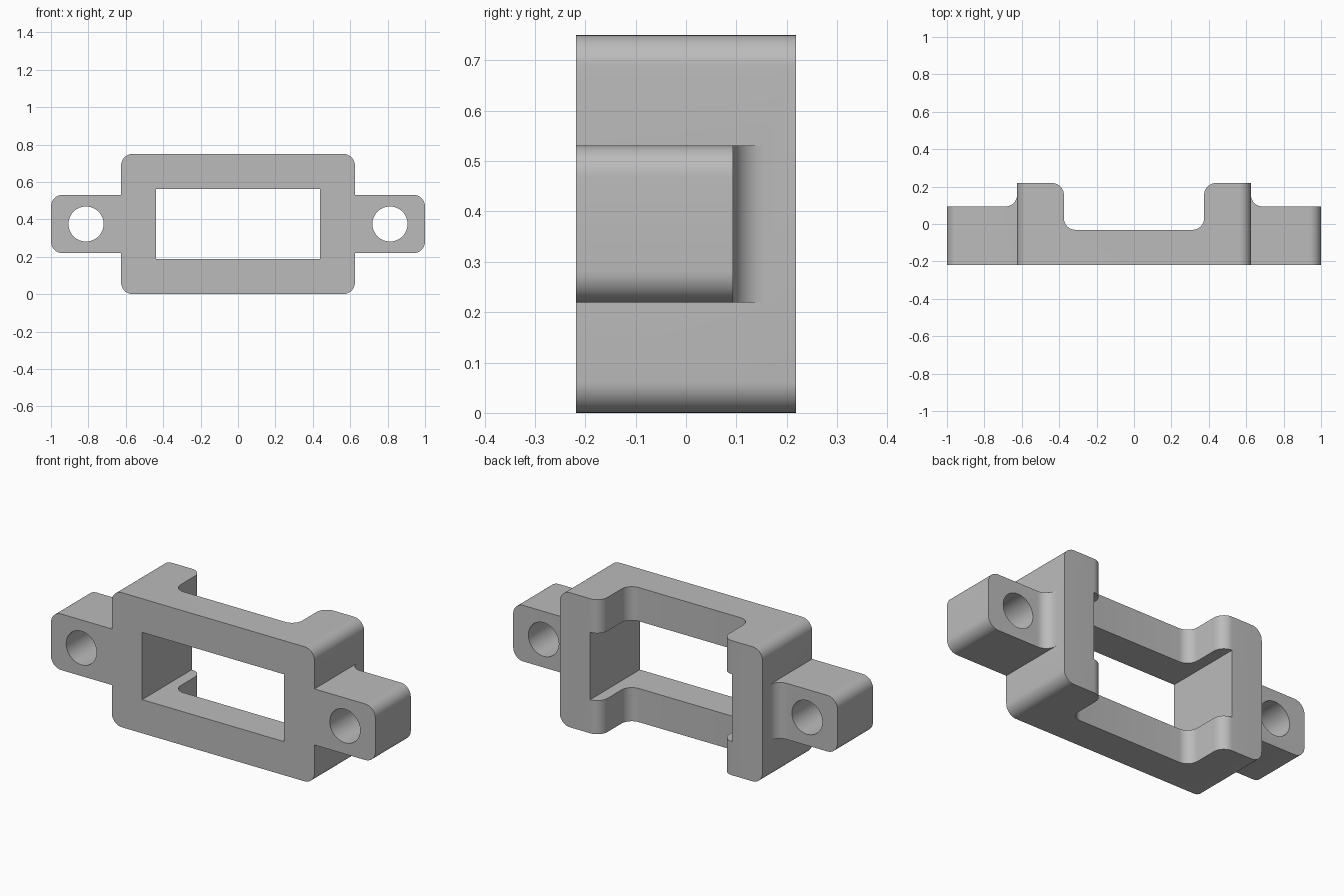
import bpy
import bmesh
import math
from mathutils import Vector

cube = bpy.data.objects.get("Cube")
if cube:
    bpy.data.objects.remove(cube, do_unlink=True)

UNIT = 1 / 16  # the part is laid out on a grid of 32 units wide

grey = bpy.data.materials.new("plain grey")
grey.use_nodes = True
colour = (0.50, 0.50, 0.50, 1)
grey.diffuse_color = colour
grey.node_tree.nodes["Principled BSDF"].inputs["Base Color"].default_value = colour


def rounded(corners, steps=10):
    """Turn right-angle corners (u, v, radius) into an outline with arcs."""
    outline = []
    for i, (u, v, r) in enumerate(corners):
        p = Vector((u, v))
        if r == 0:
            outline.append(p)
            continue
        to_prev = (Vector(corners[i - 1][:2]) - p).normalized()
        to_next = (Vector(corners[(i + 1) % len(corners)][:2]) - p).normalized()
        centre = p + (to_prev + to_next) * r
        for k in range(steps + 1):
            t = math.pi / 2 * k / steps
            outline.append(centre - r * (to_next * math.cos(t) + to_prev * math.sin(t)))
    return [p for i, p in enumerate(outline) if (p - outline[i - 1]).length > 1e-4]


def box(u0, u1, v0, v1, r=0):
    return rounded([(u0, v0, r), (u1, v0, r), (u1, v1, r), (u0, v1, r)])


def circle(u, v, r, n=64):
    return [Vector((u + r * math.cos(2 * math.pi * k / n),
                    v + r * math.sin(2 * math.pi * k / n))) for k in range(n)]


def extrude(name, outline, axis, start, end, side=1):
    """Extrude an outline along y (outline in x, z) or z (outline in x, y)."""
    def place(p, d):
        return Vector((p.x * side, d, p.y) if axis == "y" else (p.x * side, p.y, d)) * UNIT

    bm = bmesh.new()
    rings = [[bm.verts.new(place(p, d)) for p in outline] for d in (start, end)]
    bm.faces.new(rings[0])
    bm.faces.new(rings[1])
    for i in range(len(outline)):
        bm.faces.new((rings[0][i - 1], rings[0][i], rings[1][i], rings[1][i - 1]))
    bmesh.ops.recalc_face_normals(bm, faces=bm.faces)
    mesh = bpy.data.meshes.new(name)
    bm.to_mesh(mesh)
    bm.free()
    mesh.materials.append(grey)
    obj = bpy.data.objects.new(name, mesh)
    bpy.context.collection.objects.link(obj)
    return obj


def combine(obj, tool, operation):
    """Apply a boolean and discard the tool."""
    mod = obj.modifiers.new("boolean", "BOOLEAN")
    mod.operation, mod.solver, mod.object = operation, "EXACT", tool
    bpy.ops.object.select_all(action="DESELECT")
    obj.select_set(True)
    bpy.context.view_layer.objects.active = obj
    bpy.ops.object.modifier_apply(modifier=mod.name)
    bpy.data.objects.remove(tool, do_unlink=True)


# Frame: rounded block, cut to a U-shaped plan with filleted channel
frame = extrude("bracket_frame", box(-10, 10, 0, 12, 1), "y", -3.5, 5)
plan = rounded([(-11, -5, 0), (11, -5, 0), (11, 3.5, 0), (6, 3.5, 1), (6, -0.5, 1),
                (-6, -0.5, 1), (-6, 3.5, 1), (-11, 3.5, 0)])
combine(frame, extrude("frame_plan", plan, "z", -1, 13), "INTERSECT")

# Mounting ears with a fillet against the frame, and bolt holes
for side in (-1, 1):
    ear = extrude("mounting_ear", box(8, 16, 3.5, 8.5, 1), "y", -3.5, 5, side)
    ear_plan = rounded([(7, -5, 0), (18, -5, 0), (18, 1.5, 0), (10, 1.5, 1),
                        (10, 2.5, 0), (7, 2.5, 0)])
    combine(ear, extrude("ear_plan", ear_plan, "z", 2, 10, side), "INTERSECT")
    combine(ear, extrude("bolt_hole", circle(13, 6, 1.5), "y", -6, 6, side), "DIFFERENCE")
    combine(frame, ear, "UNION")

# Rectangular window through the frame
combine(frame, extrude("window", box(-7, 7, 3, 9), "y", -6, 6), "DIFFERENCE")

bpy.ops.object.select_all(action="DESELECT")
frame.select_set(True)
bpy.context.view_layer.objects.active = frame
bpy.ops.object.shade_smooth_by_angle(angle=math.radians(30))
